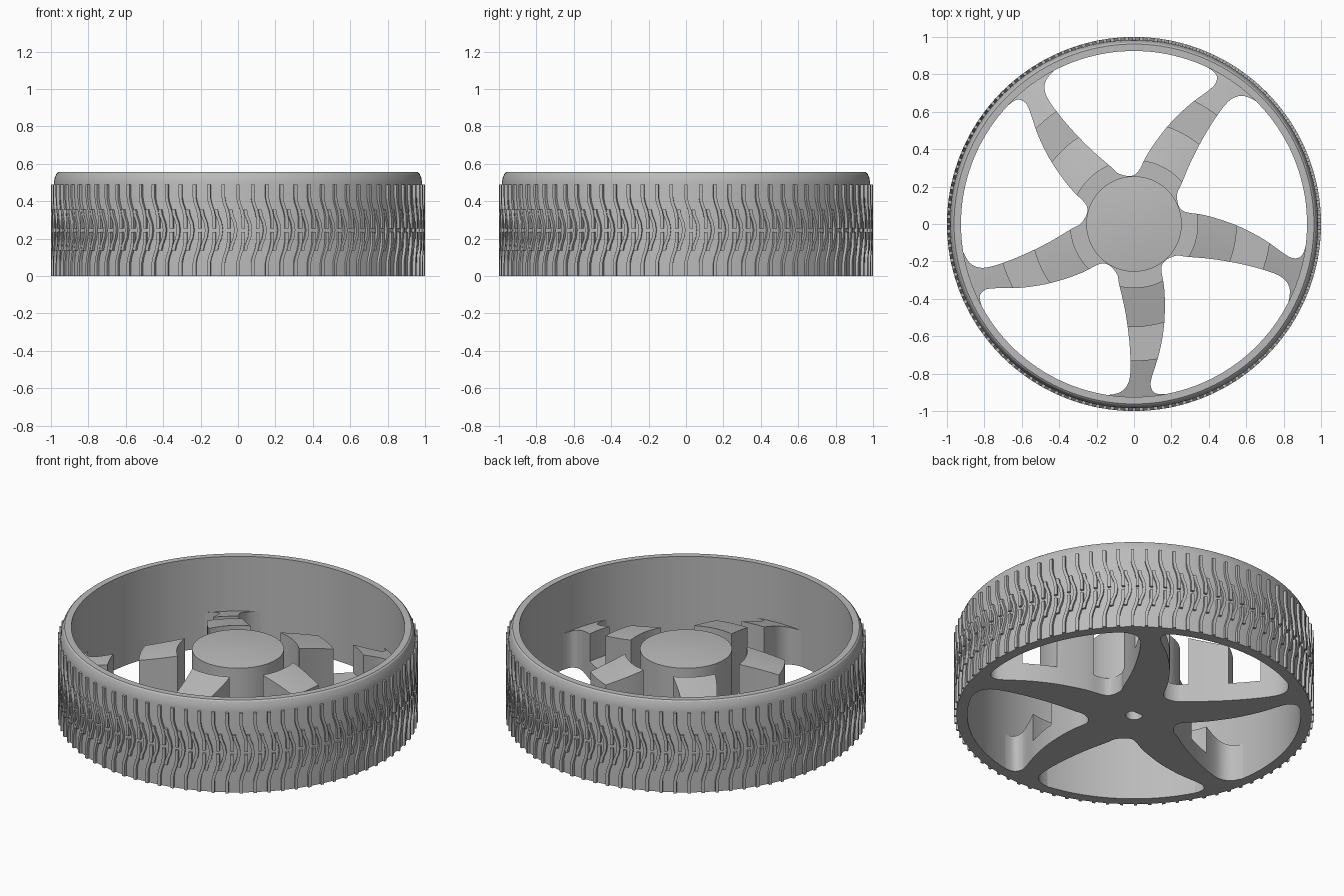
import bpy, bmesh
from math import sin, cos, radians, tau, hypot
from mathutils import Vector, Matrix

cube = bpy.data.objects.get("Cube")
if cube:
    bpy.data.objects.remove(cube, do_unlink=True)

SPOKES, SEGMENTS, RIBS = 5, 160, 80
TURN = tau / SPOKES

grey = bpy.data.materials.new("plain grey")
grey.use_nodes = True
grey.diffuse_color = (0.5, 0.5, 0.5, 1)
grey.node_tree.nodes["Principled BSDF"].inputs["Base Color"].default_value = (0.5, 0.5, 0.5, 1)


def make_object(name, bm):
    bmesh.ops.recalc_face_normals(bm, faces=bm.faces)
    mesh = bpy.data.meshes.new(name)
    bm.to_mesh(mesh)
    bm.free()
    mesh.materials.append(grey)
    obj = bpy.data.objects.new(name, mesh)
    bpy.context.collection.objects.link(obj)
    return obj


def activate(obj):
    bpy.ops.object.select_all(action="DESELECT")
    obj.select_set(True)
    bpy.context.view_layer.objects.active = obj


def smooth(obj):
    activate(obj)
    bpy.ops.object.shade_smooth_by_angle(angle=radians(25))


def lathe(name, profile):
    """Turn a closed (radius, height) profile around the z axis."""
    bm = bmesh.new()
    rings = []
    for i in range(SEGMENTS):
        a = tau * i / SEGMENTS
        rings.append([bm.verts.new((r * cos(a), r * sin(a), z)) for r, z in profile])
    n = len(profile)
    for i, ring in enumerate(rings):
        after = rings[(i + 1) % SEGMENTS]
        for j in range(n):
            k = (j + 1) % n
            if profile[j][0] or profile[k][0]:
                bm.faces.new((ring[j], after[j], after[k], ring[k]))
    bmesh.ops.remove_doubles(bm, verts=bm.verts, dist=1e-5)
    return make_object(name, bm)


def prism(bm, outline, low, high):
    bottom = [bm.verts.new((p[0], p[1], low)) for p in outline]
    top = [bm.verts.new((p[0], p[1], high)) for p in outline]
    bm.faces.new(bottom)
    bm.faces.new(top)
    for i in range(len(outline)):
        k = (i + 1) % len(outline)
        bm.faces.new((bottom[i], bottom[k], top[k], top[i]))


def rounded(points, steps=4):
    """Closed smooth curve through the points."""
    result, n = [], len(points)
    for i in range(n):
        a, b, c, d = (points[(i + k) % n] for k in (-1, 0, 1, 2))
        for s in range(steps):
            t = s / steps
            result.append(0.5 * (2 * b + (c - a) * t + (2 * a - 5 * b + 4 * c - d) * t * t
                                 + (3 * b - a - 3 * c + d) * t ** 3))
    return result


# Hub and spokes: stepped disc with two ring grooves
spokes = lathe("hub_and_spokes", [
    (0, 0), (0.94, 0), (0.94, 0.215), (0.73, 0.28), (0.73, 0.11), (0.55, 0.11),
    (0.55, 0.35), (0.34, 0.405), (0.34, 0.11), (0.255, 0.11), (0.255, 0.42),
    (0.13, 0.433), (0, 0.437)])

# Window between two curved spokes, repeated round the wheel
trailing = [(0.175, -0.19), (0.15, -0.22), (0.148, -0.26), (0.16, -0.33), (0.165, -0.42),
            (0.16, -0.55), (0.135, -0.69), (0.095, -0.82), (0.09, -0.87), (0.115, -0.905)]
leading = [(-0.075, -0.9), (-0.035, -0.86), (-0.02, -0.8), (-0.02, -0.7), (-0.03, -0.58),
           (-0.05, -0.45), (-0.08, -0.32), (-0.09, -0.27)]
spin = Matrix.Rotation(TURN, 2)
outline = [Vector(p) for p in trailing]
for i in range(25):
    a = radians(-79 + 52 * i / 24)
    outline.append(Vector((0.926 * cos(a), 0.926 * sin(a))))
outline += [spin @ Vector(p) for p in leading]
outline = rounded(outline)
bm = bmesh.new()
for i in range(SPOKES):
    turn = Matrix.Rotation(TURN * i, 2)
    prism(bm, [turn @ p for p in outline], -0.1, 0.7)

# Axle socket with one flat side, open below
socket = [(0.047 * cos(tau * i / 32), min(0.047 * sin(tau * i / 32), 0.03)) for i in range(32)]
prism(bm, socket, -0.1, 0.3)
cutter = make_object("window_cutter", bm)
cutter.hide_render = True
cut = spokes.modifiers.new("windows", "BOOLEAN")
cut.operation, cut.solver, cut.object = "DIFFERENCE", "EXACT", cutter
activate(spokes)
bpy.ops.object.modifier_apply(modifier=cut.name)
bpy.data.objects.remove(cutter, do_unlink=True)
smooth(spokes)

# Rim wall with a rounded upper edge
rim = lathe("rim", [(0.925, 0), (0.985, 0), (0.985, 0.495), (0.98, 0.525),
                    (0.97, 0.548), (0.962, 0.555), (0.925, 0.555)])
smooth(rim)

# Tread: three interlocking rows of wavy ribs
upper = [(0, 0.49), (0, 0.42), (0.006, 0.39), (0.02, 0.35), (0.028, 0.31), (0.028, 0.255)]
lower = [(x, 0.49 - z) for x, z in upper]
middle = [(0, 0.355), (0.006, 0.325), (0.022, 0.285), (0.028, 0.245),
          (0.022, 0.205), (0.006, 0.165), (0, 0.135)]
bm = bmesh.new()
pitch = tau / RIBS
for path, shift in ((upper, 0), (middle, 0.5), (lower, 0)):
    for i in range(RIBS):
        start = pitch * (i + shift)
        loops = []
        for x, z in path:
            corners = [(-0.009, 0.975), (0.009, 0.975), (0.009, 1), (-0.009, 1)]
            loops.append([bm.verts.new((r * cos(start + x + w), r * sin(start + x + w), z))
                          for w, r in corners])
        for a, b in zip(loops, loops[1:]):
            for j in range(4):
                k = (j + 1) % 4
                bm.faces.new((a[j], a[k], b[k], b[j]))
        bm.faces.new(loops[0])
        bm.faces.new(loops[-1])
tread = make_object("tread_ribs", bm)
smooth(tread)
